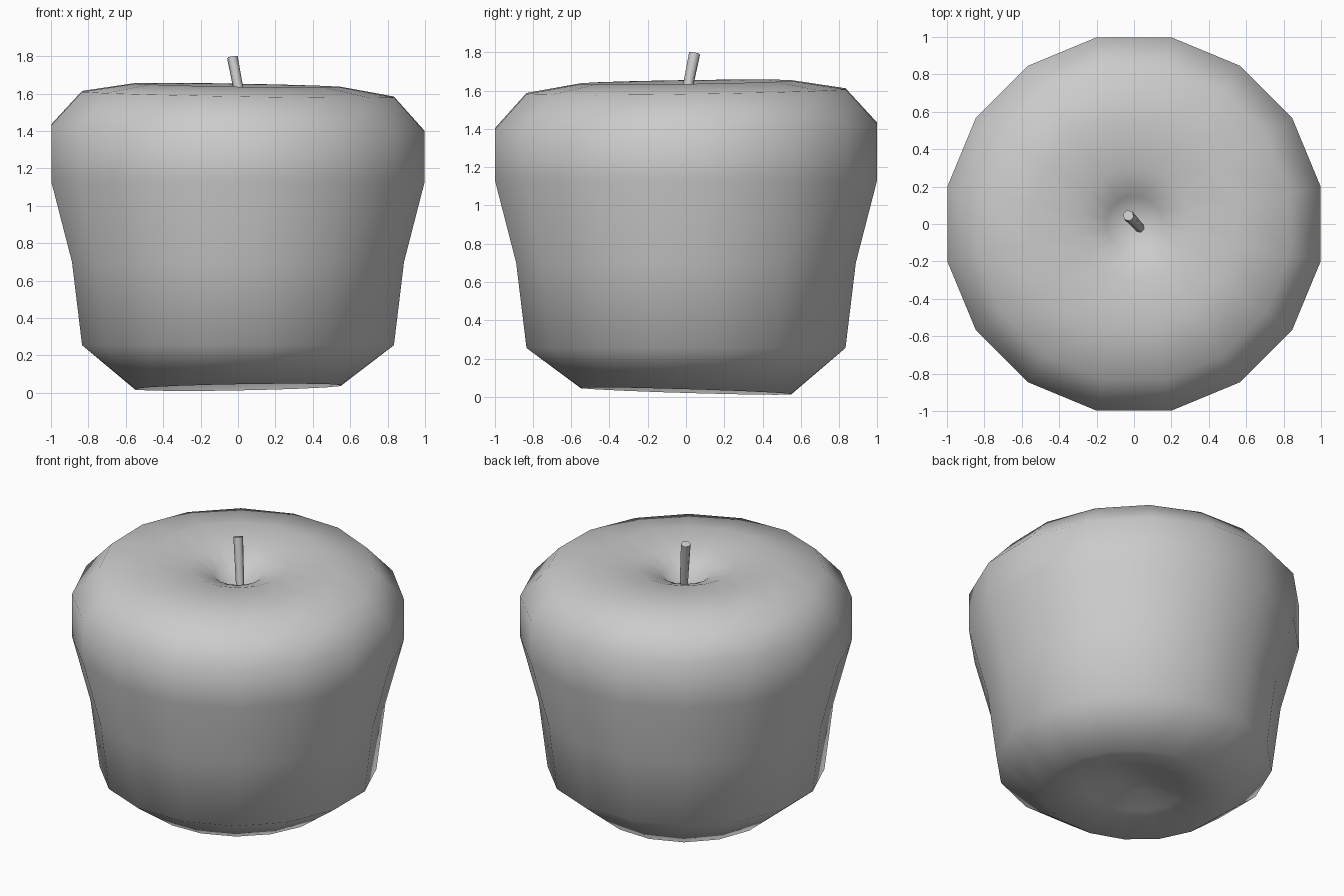
import bpy
import bmesh
from math import cos, sin, pi
from mathutils import Vector

cube = bpy.data.objects.get("Cube")
if cube:
    bpy.data.objects.remove(cube, do_unlink=True)

grey = bpy.data.materials.new("plain grey")
grey.use_nodes = True
colour = (0.6, 0.6, 0.6, 1)
grey.diffuse_color = colour
grey.node_tree.nodes["Principled BSDF"].inputs["Base Color"].default_value = colour


def finish(bm, name):
    bmesh.ops.recalc_face_normals(bm, faces=bm.faces)
    mesh = bpy.data.meshes.new(name)
    bm.to_mesh(mesh)
    bm.free()
    mesh.materials.append(grey)
    for p in mesh.polygons:
        p.use_smooth = True
    obj = bpy.data.objects.new(name, mesh)
    bpy.context.collection.objects.link(obj)
    return obj


def skin(bm, rings):
    n = len(rings[0])
    for a, b in zip(rings, rings[1:]):
        for i in range(n):
            j = (i + 1) % n
            bm.faces.new((a[i], a[j], b[j], b[i]))


def cap(bm, ring, tip):
    for i in range(len(ring)):
        bm.faces.new((ring[i], ring[(i + 1) % len(ring)], tip))


# Fruit body: a turned profile with hollows at both ends
SIDES = 16
profile = [(0.12, 0.14), (0.3, 0.09), (0.56, 0.03), (0.85, 0.255), (0.905, 0.7),
           (1.018, 1.13), (1.018, 1.415), (0.85, 1.597), (0.56, 1.645),
           (0.3, 1.62), (0.15, 1.565)]


def tilt(x, y, z):
    # The ends lean slightly: the base dips one way, the crown rises the other
    if z < 0.2:
        z += 0.018 * x - 0.03 * y
    elif z > 1.3:
        z += -0.018 * x + 0.015 * y
    return x, y, z


bm = bmesh.new()
rings = []
for r, z in profile:
    angles = [2 * pi * (i + 0.5) / SIDES for i in range(SIDES)]
    rings.append([bm.verts.new(tilt(r * cos(a), r * sin(a), z)) for a in angles])
skin(bm, rings)
cap(bm, rings[0], bm.verts.new((0, 0, 0.15)))
cap(bm, rings[-1], bm.verts.new((0, 0, 1.42)))
finish(bm, "fruit_body")

# Stem: a thin leaning rod rising out of the top hollow
bm = bmesh.new()
base, top = Vector((0.045, -0.035, 1.4)), Vector((-0.03, 0.045, 1.795))
turn = (top - base).to_track_quat("Z", "Y")
rings = []
for centre, r in ((base, 0.024), (top, 0.03)):
    rings.append([bm.verts.new(centre + turn @ Vector((r * cos(i * pi / 3), r * sin(i * pi / 3), 0)))
                  for i in range(6)])
skin(bm, rings)
for ring in rings:
    bm.faces.new(ring)
stem = finish(bm, "stem")
bpy.context.view_layer.objects.active = stem
stem.select_set(True)
bpy.ops.object.shade_smooth_by_angle(angle=pi / 3)
